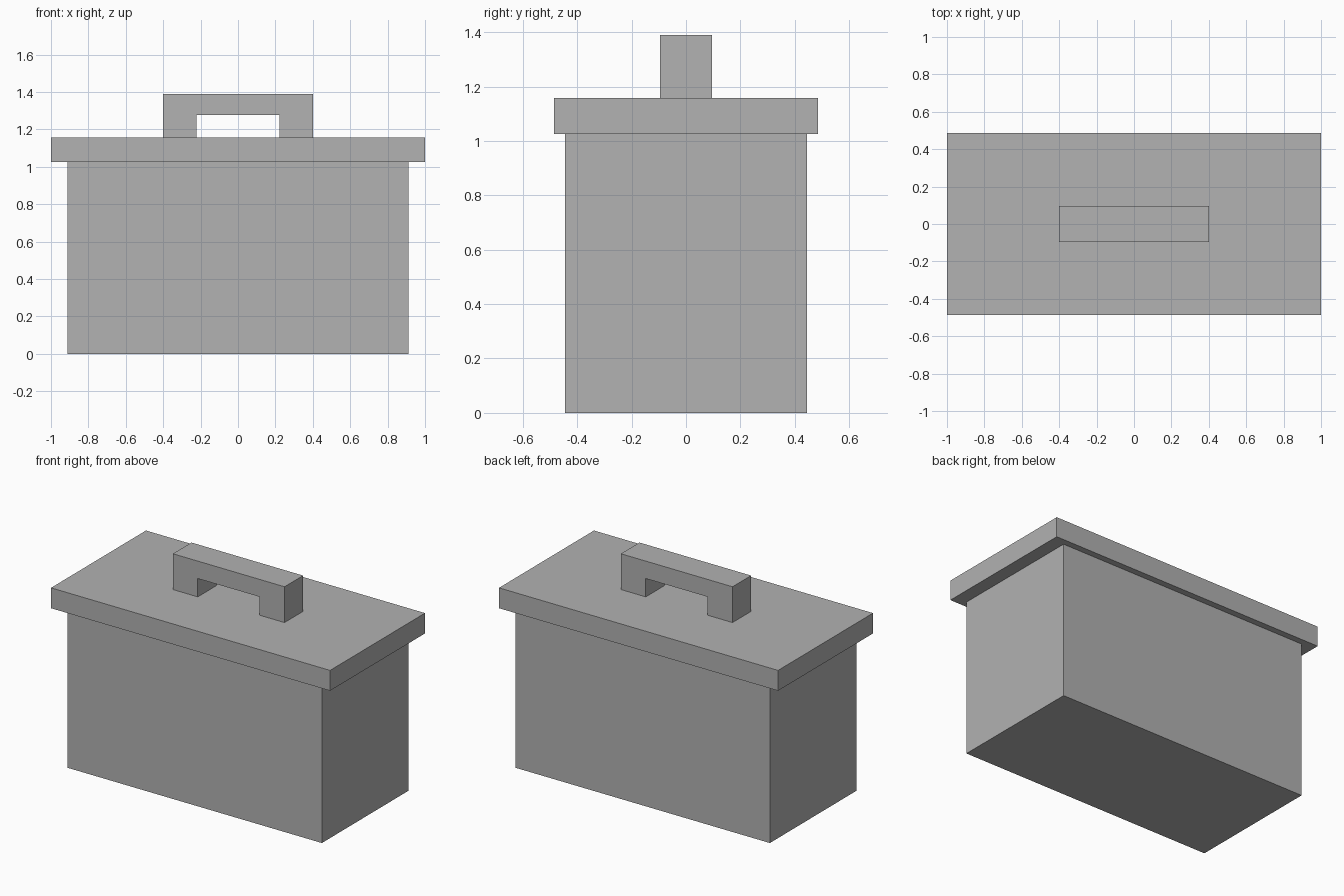
import bpy
import bmesh

cube = bpy.data.objects.get("Cube")
if cube:
    bpy.data.objects.remove(cube, do_unlink=True)

grey = bpy.data.materials.new("plain_grey")
grey.use_nodes = True
colour = (0.445, 0.445, 0.445, 1)
grey.diffuse_color = colour
grey.node_tree.nodes["Principled BSDF"].inputs["Base Color"].default_value = colour


def extrude_profile(name, profile, half_depth):
    """Sweep a closed front (x, z) outline through the depth of the part."""
    bm = bmesh.new()
    face = bm.faces.new([bm.verts.new((x, -half_depth, z)) for x, z in profile])
    swept = bmesh.ops.extrude_face_region(bm, geom=[face])["geom"]
    verts = [v for v in swept if isinstance(v, bmesh.types.BMVert)]
    bmesh.ops.translate(bm, verts=verts, vec=(0, 2 * half_depth, 0))
    bmesh.ops.recalc_face_normals(bm, faces=bm.faces)
    mesh = bpy.data.meshes.new(name)
    bm.to_mesh(mesh)
    bm.free()
    mesh.materials.append(grey)
    obj = bpy.data.objects.new(name, mesh)
    bpy.context.collection.objects.link(obj)
    return obj


def mirrored(right_half):
    """Complete a symmetric outline from its +x half."""
    return right_half + [(-x, z) for x, z in reversed(right_half)]


BODY_TOP, LID_TOP, HANDLE_TOP = 1.026, 1.158, 1.39

# Box body
extrude_profile("box_body", mirrored([(0.912, 0), (0.912, BODY_TOP)]), 0.444)

# Overhanging lid
extrude_profile("lid", mirrored([(1, BODY_TOP), (1, LID_TOP)]), 0.486)

# Bridge-shaped handle with an open grip
extrude_profile("handle", mirrored([
    (0.222, 1.277), (0.222, LID_TOP), (0.4, LID_TOP), (0.4, HANDLE_TOP),
]), 0.095)
